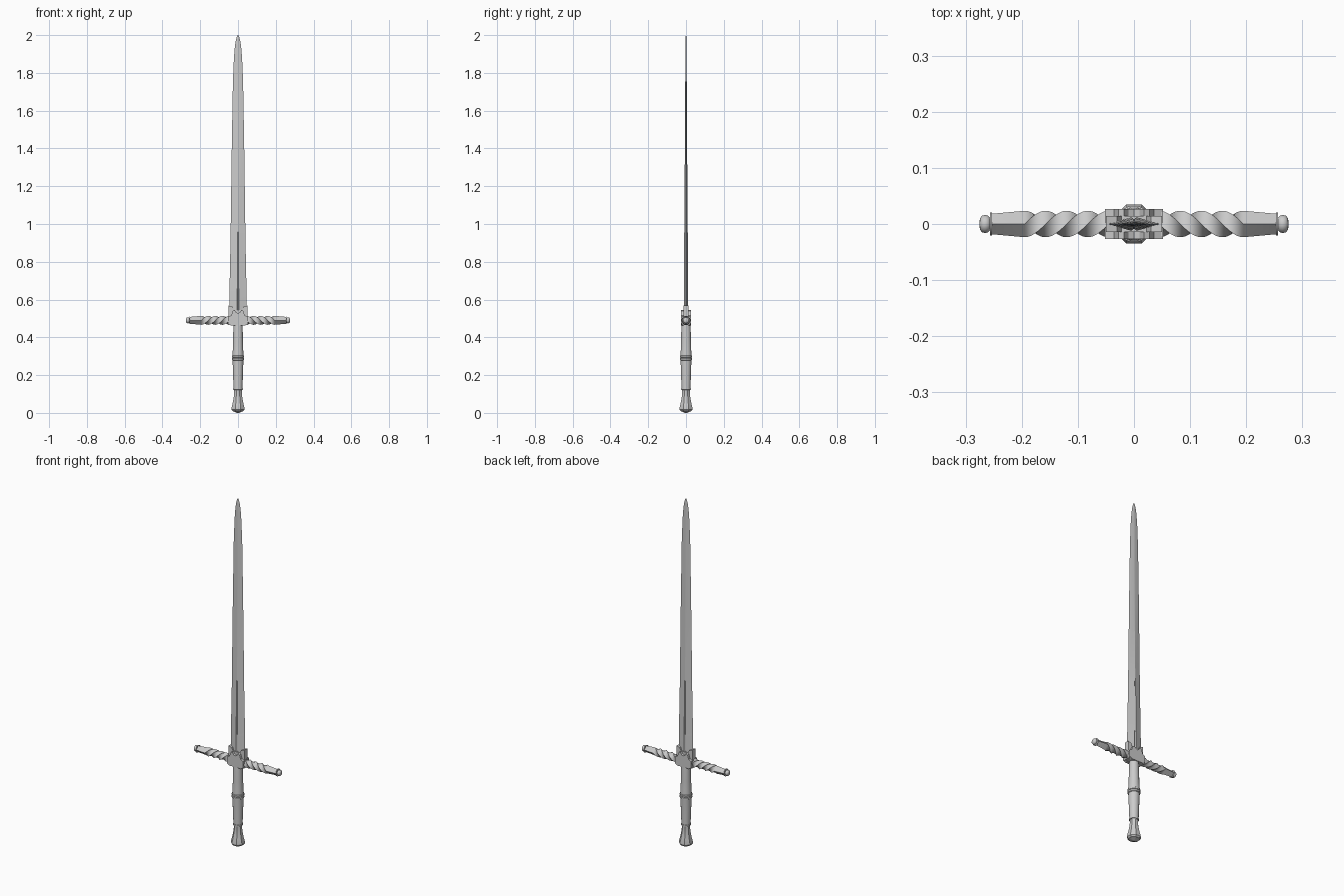
import bpy, bmesh
from math import sin, cos, pi, radians

if "Cube" in bpy.data.objects:
    bpy.data.objects.remove(bpy.data.objects["Cube"])


def finish(name, bm, angle=30):
    bmesh.ops.recalc_face_normals(bm, faces=bm.faces)
    me = bpy.data.meshes.new(name)
    bm.to_mesh(me)
    bm.free()
    ob = bpy.data.objects.new(name, me)
    bpy.context.collection.objects.link(ob)
    bpy.ops.object.select_all(action='DESELECT')
    ob.select_set(True)
    bpy.context.view_layer.objects.active = ob
    bpy.ops.object.shade_smooth_by_angle(angle=radians(angle))
    return ob


def loft(name, rings, angle=30):
    """Skin a list of equal-length point rings and cap both ends."""
    bm = bmesh.new()
    rows = [[bm.verts.new(p) for p in ring] for ring in rings]
    n = len(rows[0])
    for a, b in zip(rows, rows[1:]):
        for i in range(n):
            j = (i + 1) % n
            bm.faces.new((a[i], a[j], b[j], b[i]))
    bm.faces.new(rows[0])
    bm.faces.new(rows[-1])
    return finish(name, bm, angle)


def lathe(name, profile, sides, axis='z', angle=30):
    """Turn (radius, position) pairs around z or x."""
    rings = []
    for r, h in profile:
        ring = []
        for i in range(sides):
            a = 2 * pi * (i + 0.5) / sides
            u, v = r * cos(a), r * sin(a)
            ring.append((u, v, h) if axis == 'z' else (h, u, v))
        rings.append(ring)
    return loft(name, rings, angle)


def plate(name, outline, y0, y1):
    """Extrude a front (x, z) outline through y."""
    return loft(name, [[(x, y, z) for x, z in outline] for y in (y0, y1)])


# Blade: diamond section with a central groove that fades out at z = 0.95
stations = [  # z, half width, half thickness, groove half width, groove depth
    (0.500, .047, .012, .006, .005), (0.640, .045, .0115, .006, .005),
    (0.650, .045, .0113, .004, .003), (0.940, .039, .0095, .003, .002),
    (0.960, .039, .0092, .001, 0), (1.400, .033, .006, .001, 0),
    (1.750, .027, .004, .001, 0), (1.880, .0215, .003, .001, 0),
    (1.940, .0165, .0025, .001, 0), (1.975, .011, .002, .001, 0),
    (1.993, .0055, .0015, .0007, 0), (2.000, .0012, .0006, .0003, 0)]
loft("blade", [[(w, 0, z), (f, t, z), (0, t - d, z), (-f, t, z),
                (-w, 0, z), (-f, -t, z), (0, d - t, z), (f, -t, z)]
               for z, w, t, f, d in stations], 10)

# Sleeve around the blade root, higher at the edges than in the middle
half = [(.050, .48), (.050, .568), (.030, .562), (.022, .545)]
sleeve = half + [(-x, z) for x, z in reversed(half)]
plate("blade_sleeve", sleeve, -.014, .014)

# Guard block with two scalloped cheek plates
plate("guard_block", [(.052, .465), (.052, .510), (-.052, .510), (-.052, .465)], -.021, .021)
half = [(.036, .462), (.052, .472), (.052, .508), (.036, .516),
        (.028, .540), (.018, .545), (.010, .532)]
cheek = half + [(0, .527)] + [(-x, z) for x, z in reversed(half)]
for side, s in (("front", -1), ("back", 1)):
    plate("guard_cheek_" + side, cheek, s * .013, s * .027)

# Guard arms: square bar, twisted near the block, with collar and end knob
GZ = 0.49
for side, s in (("left", -1), ("right", 1)):
    rings = []
    steps = 48
    for k in range(steps + 1):
        x = .045 + .150 * k / steps
        twist = 2 * pi * k / steps
        rings.append([(s * x, .0235 * cos(twist + i * pi / 2),
                       GZ + .0235 * sin(twist + i * pi / 2)) for i in range(4)])
    rings.append([(s * .256, .018 * cos(i * pi / 2), GZ + .018 * sin(i * pi / 2))
                  for i in range(4)])
    loft("guard_arm_" + side, rings, 40)
    collar = lathe("guard_collar_" + side,
                   [(.021, s * .253), (.021, s * .257)], 16, 'x')
    knob = lathe("guard_knob_" + side,
                 [(.011, s * .256), (.015, s * .260), (.0165, s * .265),
                  (.015, s * .271), (.010, s * .2745), (.003, s * .2755)], 16, 'x', 50)
    collar.location.z = knob.location.z = GZ

# Grip: upper and lower swell
lathe("grip_upper", [(.024, .468), (.025, .450), (.027, .380), (.028, .335),
                     (.030, .310), (.030, .300)], 16)
lathe("grip_lower", [(.030, .290), (.029, .275), (.027, .210), (.024, .130),
                     (.024, .120)], 16)

# Grip rings
for i, (z, r, h) in enumerate([(.298, .033, .007), (.285, .033, .007), (.126, .026, .005)]):
    lathe("grip_ring_%d" % i, [(r - .004, z - h), (r, z - h * .6),
                               (r, z + h * .6), (r - .004, z + h)], 16)

# Flared eight-sided pommel
lathe("pommel", [(.022, .122), (.022, .105), (.025, .080), (.031, .050),
                 (.037, .028), (.0375, .018), (.030, .009), (.012, .003), (.006, 0)], 8)
